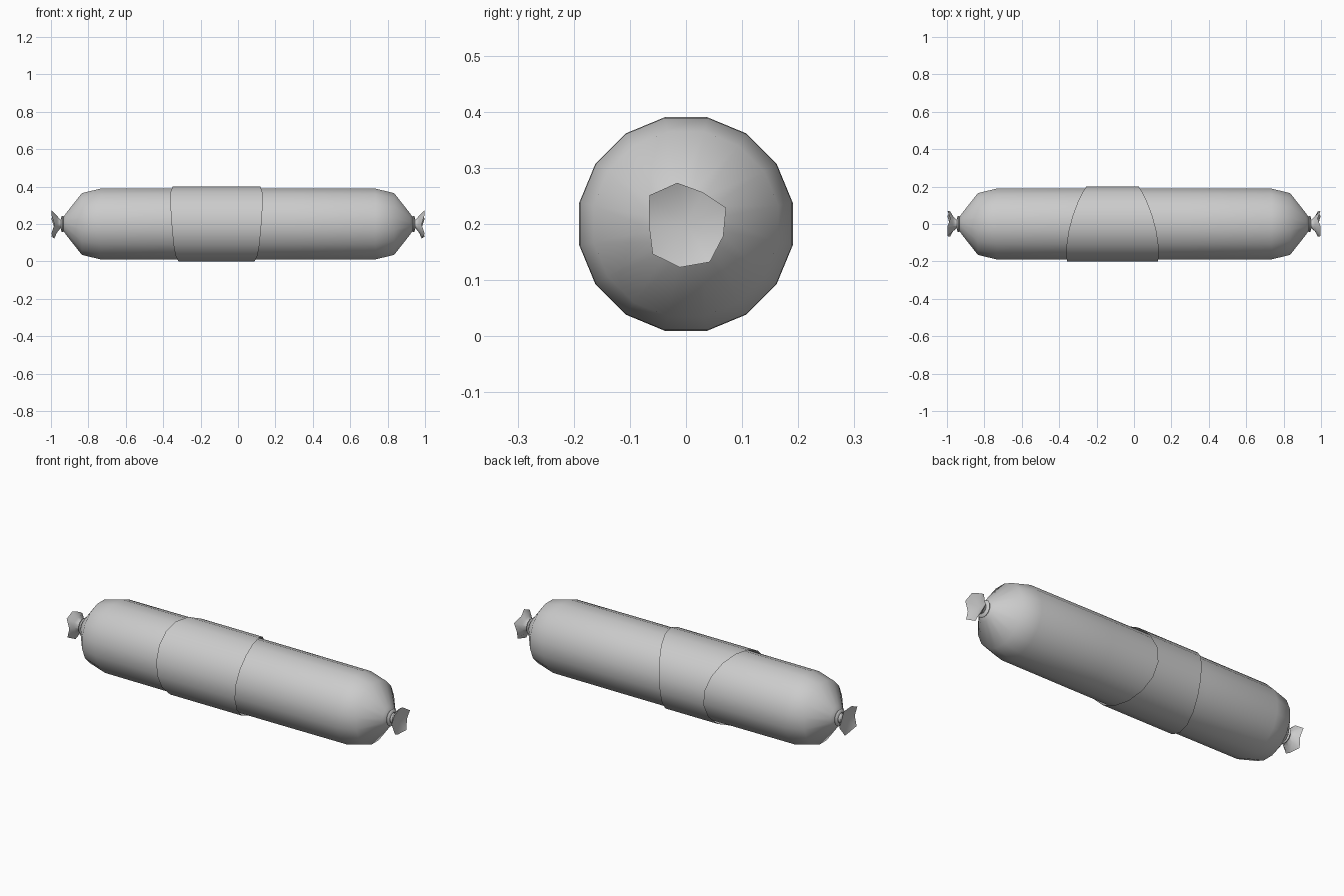
import bpy
import math

if "Cube" in bpy.data.objects:
    bpy.data.objects.remove(bpy.data.objects["Cube"])

CENTRE_Z = 0.2
SIDES = 16

grey = bpy.data.materials.new("plain grey")
grey.use_nodes = True
grey.diffuse_color = (0.6, 0.6, 0.6, 1)
grey.node_tree.nodes["Principled BSDF"].inputs["Base Color"].default_value = (0.6, 0.6, 0.6, 1)


def build(name, rings, cap_points=(), angle=60):
    """Skin rings of points; cap_points are (ring index, centre point) fans."""
    n = len(rings[0])
    verts = [p for ring in rings for p in ring]
    faces = []
    for r in range(len(rings) - 1):
        for i in range(n):
            j = (i + 1) % n
            faces.append((r * n + i, r * n + j, (r + 1) * n + j, (r + 1) * n + i))
    for r, point in cap_points:
        verts.append(point)
        for i in range(n):
            a, b = r * n + i, r * n + (i + 1) % n
            faces.append((b, a, len(verts) - 1) if r == 0 else (a, b, len(verts) - 1))
    # rings run along +x counter-clockwise; fix the winding when they run along -x
    if rings[0][0][0] > rings[-1][0][0]:
        faces = [f[::-1] for f in faces]
    mesh = bpy.data.meshes.new(name)
    mesh.from_pydata(verts, [], [f[::-1] for f in faces])
    mesh.materials.append(grey)
    obj = bpy.data.objects.new(name, mesh)
    bpy.context.collection.objects.link(obj)
    bpy.ops.object.select_all(action="DESELECT")
    obj.select_set(True)
    bpy.context.view_layer.objects.active = obj
    bpy.ops.object.shade_smooth_by_angle(angle=math.radians(angle))
    return obj


def polar(x, radius, t):
    return (x, radius * math.sin(t), CENTRE_Z + radius * math.cos(t))


def ring(x, radius, sides=SIDES):
    return [polar(x, radius, 2 * math.pi * (i + 0.5) / sides) for i in range(sides)]


# Sausage body
half = [(0.935, 0.035), (0.92, 0.058), (0.835, 0.168), (0.735, 0.193), (0.3, 0.194)]
profile = [(-x, r) for x, r in half] + [(x, r) for x, r in reversed(half)]
build("sausage_body", [ring(x, r) for x, r in profile],
      [(0, (-0.94, 0, CENTRE_Z)), (len(profile) - 1, (0.94, 0, CENTRE_Z))])

# Paper band: wide at the front, narrow at the back
left_edge, right_edge = [], []
for i in range(SIDES):
    t = 2 * math.pi * (i + 0.5) / SIDES
    front, up = -math.sin(t), math.cos(t)
    width = 0.21 + 0.0525 * front - 0.0225 * front ** 2 + 0.016 * up
    left_edge.append(polar(-0.115 - width, 0.204, t))
    right_edge.append(polar(-0.115 + width, 0.204, t))
build("paper_band", [left_edge, right_edge])

# Crimped ends: a clip around the neck and a gathered, flared tail
flare = [0.075, 0.064, 0.077, 0.07, 0.08, 0.078, 0.08, 0.066, 0.083]
for side, label in ((1, "left"), (-1, "right")):
    clip = [(0.932, 0.03), (0.933, 0.042), (0.938, 0.046), (0.944, 0.042), (0.946, 0.028)]
    build(label + "_clip", [ring(side * x, r, 12) for x, r in clip])

    n = len(flare)
    angles = [2 * math.pi * (i - 0.3) / n for i in range(n)]
    neck = [polar(side * 0.925, 0.03, t) for t in angles]
    pinch = [polar(side * 0.95, 0.024, t) for t in angles]
    middle = [polar(side * 0.968, 0.6 * r, t) for r, t in zip(flare, angles)]
    rim = [polar(side * (0.998 - 0.016 * (i % 2)), r, t)
           for i, (r, t) in enumerate(zip(flare, angles))]
    build(label + "_tail", [neck, pinch, middle, rim],
          [(3, (side * 0.965, 0, CENTRE_Z))], angle=75)
